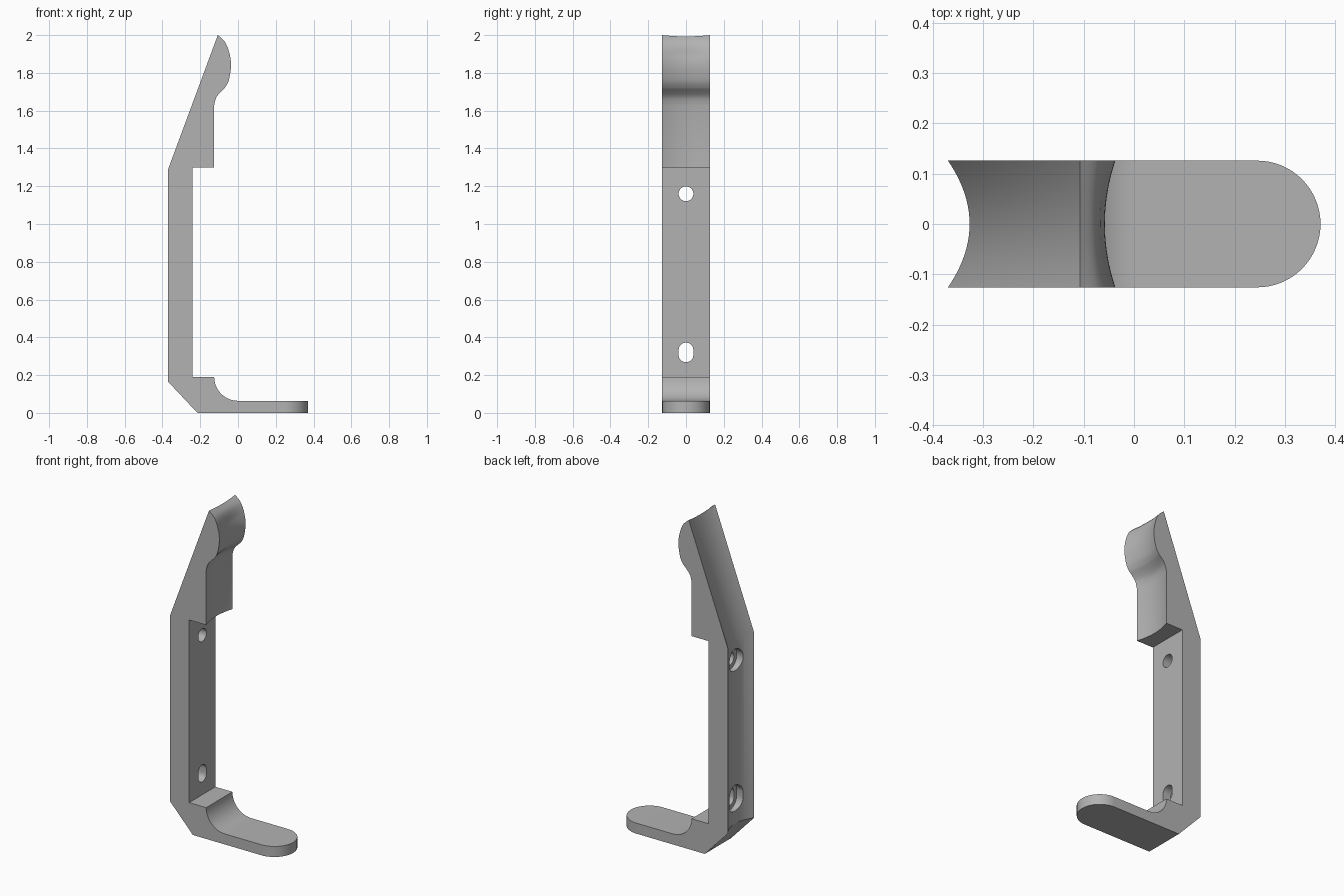
import bpy, bmesh
from math import sin, cos, pi, sqrt, radians

cube = bpy.data.objects.get("Cube")
if cube:
    bpy.data.objects.remove(cube, do_unlink=True)

R = 0.126           # half width, also the radius of the rounded foot
BACK_DIP = 0.043    # hollow of the back face
FRONT_DIP = -0.021  # hollow of the head and neck

mat = bpy.data.materials.new("Plain grey")
mat.use_nodes = True
grey = (0.45, 0.45, 0.45, 1)
mat.diffuse_color = grey
mat.node_tree.nodes["Principled BSDF"].inputs["Base Color"].default_value = grey


def make_object(name, bm):
    bmesh.ops.recalc_face_normals(bm, faces=bm.faces[:])
    mesh = bpy.data.meshes.new(name)
    bm.to_mesh(mesh)
    bm.free()
    mesh.materials.append(mat)
    obj = bpy.data.objects.new(name, mesh)
    bpy.context.collection.objects.link(obj)
    return obj


def skin(bm, loops):
    """Join matching closed loops and cap both ends."""
    rings = [[bm.verts.new(p) for p in loop] for loop in loops]
    for a, b in zip(rings, rings[1:]):
        for i in range(len(a)):
            j = (i + 1) % len(a)
            bm.faces.new((a[i], a[j], b[j], b[i]))
    bm.faces.new(rings[0])
    bm.faces.new(rings[-1])


def spline(points, steps=5):
    """Smooth curve through the points."""
    out = []
    for i in range(len(points) - 1):
        p0, p1 = points[max(i - 1, 0)], points[i]
        p2, p3 = points[i + 1], points[min(i + 2, len(points) - 1)]
        for s in range(steps):
            t = s / steps
            out.append(tuple(0.5 * (2 * b + (c - a) * t + (2 * a - 5 * b + 4 * c - d) * t * t
                                    + (3 * b - a - 3 * c + d) * t ** 3)
                             for a, b, c, d in zip(p0, p1, p2, p3)))
    return out + [points[-1]]


neck = spline([(-0.126, 1.63), (-0.112, 1.675), (-0.07, 1.72)])
head = spline([(-0.07, 1.72), (-0.049, 1.76), (-0.037, 1.84), (-0.047, 1.91), (-0.07, 1.965), (-0.107, 2.0)])


def section(y):
    """Side profile of the bracket at one depth."""
    hollow = 1 - (y / R) ** 2
    back, front = BACK_DIP * hollow, FRONT_DIP * hollow
    pts = [(-0.37 + back, 0.165), (-0.215, 0)]
    tip = 0.245 + sqrt(max(R * R - y * y, 0))
    pts += [(tip, 0), (tip, 0.064)]
    for i in range(13):
        a = pi / 2 * i / 12
        pts.append((-0.126 * sin(a), 0.19 - 0.126 * cos(a)))
    pts += [(-0.24, 0.19), (-0.24, 1.3), (-0.126 + front, 1.3)]
    pts += [(x + front, z) for x, z in neck]
    for x, z in head[1:]:
        fade = min(1, (2.0 - z) / 0.1)
        pts.append((x + front * fade, z - 0.007 * hollow * (1 - fade)))
    pts.append((-0.37 + back, 1.29))
    return [(x, y, z) for x, z in pts]


# Bracket body: column, head and foot in one piece
bm = bmesh.new()
skin(bm, [section(-R * cos(pi * i / 32)) for i in range(33)])
body = make_object("wall_hook", bm)


def slot_cutter(name, z, radius, stretch, x0, x1):
    ring = []
    for i in range(40):
        a = 2 * pi * (i + 0.5) / 40
        ring.append((radius * cos(a), z + radius * sin(a) + (stretch if sin(a) > 0 else -stretch)))
    bm = bmesh.new()
    skin(bm, [[(x, y, h) for y, h in ring] for x in (x0, x1)])
    obj = make_object(name, bm)
    obj.hide_render = True
    return obj


# Screw holes with wider recesses at the back
bpy.context.view_layer.objects.active = body
for label, z, stretch in (("upper", 1.16, 0), ("lower", 0.32, 0.013)):
    for kind, radius, x1 in (("recess", 0.066, -0.295), ("hole", 0.039, -0.2)):
        cutter = slot_cutter(label + "_screw_" + kind, z, radius, stretch, -0.5, x1)
        mod = body.modifiers.new(cutter.name, "BOOLEAN")
        mod.operation = "DIFFERENCE"
        mod.solver = "EXACT"
        mod.object = cutter
        bpy.ops.object.modifier_apply(modifier=mod.name)
        bpy.data.objects.remove(cutter, do_unlink=True)

# Smooth curved faces, crisp edges
bpy.ops.object.select_all(action="DESELECT")
body.select_set(True)
bpy.ops.object.shade_smooth_by_angle(angle=radians(25))
